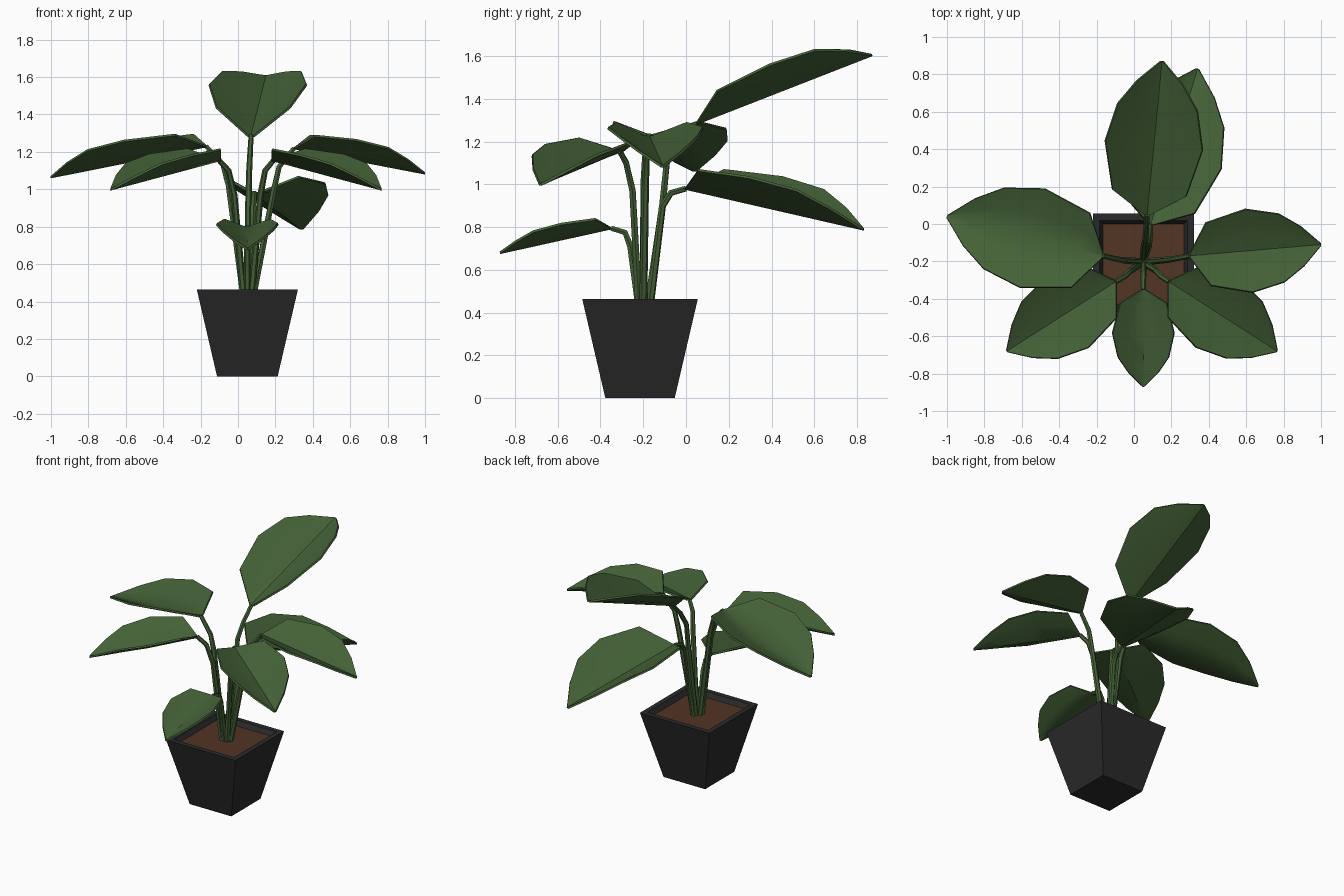
import bpy, bmesh, math
from mathutils import Vector

if "Cube" in bpy.data.objects:
    bpy.data.objects.remove(bpy.data.objects["Cube"])


def material(name, rgb):
    m = bpy.data.materials.new(name)
    m.diffuse_color = (*rgb, 1)
    m.use_nodes = True
    m.node_tree.nodes["Principled BSDF"].inputs["Base Color"].default_value = m.diffuse_color
    return m


GREEN = material("leaf green", (0.058, 0.120, 0.038))
BLACK = material("pot charcoal", (0.023, 0.023, 0.024))
BROWN = material("soil brown", (0.085, 0.035, 0.017))


def mesh_object(name, bm, mat):
    bmesh.ops.recalc_face_normals(bm, faces=bm.faces)
    me = bpy.data.meshes.new(name)
    bm.to_mesh(me)
    bm.free()
    ob = bpy.data.objects.new(name, me)
    bpy.context.collection.objects.link(ob)
    me.materials.append(mat)
    return ob


def finish(ob, angle):
    # bake curve / modifiers to mesh and smooth the gentle folds
    bpy.ops.object.select_all(action='DESELECT')
    ob.select_set(True)
    bpy.context.view_layer.objects.active = ob
    bpy.ops.object.convert(target='MESH')
    bpy.ops.object.shade_smooth_by_angle(angle=math.radians(angle))


def square_loft(name, rings, mat, cx=0.05, cy=-0.215):
    # stack of square rings (half size, height), closed at both ends
    bm = bmesh.new()
    loops = [[bm.verts.new((cx + sx * h, cy + sy * h, z))
              for sx, sy in ((-1, -1), (1, -1), (1, 1), (-1, 1))] for h, z in rings]
    for a, b in zip(loops, loops[1:]):
        for i in range(4):
            j = (i + 1) % 4
            bm.faces.new((a[i], a[j], b[j], b[i]))
    bm.faces.new(loops[0][::-1])
    bm.faces.new(loops[-1])
    return mesh_object(name, bm, mat)


# leaf outline: (position along leaf, half width, edge lift), all relative to length
OUTLINE = [(0, 0.02, 0), (0.14, 0.24, 0.9), (0.45, 0.318, 1.1),
           (0.70, 0.26, 1.0), (0.86, 0.15, 0.55), (1, 0.008, 0)]


def leaf(name, base, tip, cup):
    base, tip = Vector(base), Vector(tip)
    axis = tip - base
    flat = Vector((axis.x, axis.y, 0))
    length = flat.length
    side = Vector((-axis.y, axis.x, 0)) / length
    bm = bmesh.new()
    rows = []
    for t, w, lift in OUTLINE:
        row = []
        for s in (-1, -0.5, 0, 0.5, 1):
            up = lift * cup * length * abs(s) ** 1.3
            row.append(bm.verts.new(base + axis * t + side * (s * w * length)
                                    + Vector((0, 0, up))))
        rows.append(row)
    for a, b in zip(rows, rows[1:]):
        for i in range(4):
            bm.faces.new((a[i], a[i + 1], b[i + 1], b[i]))
    ob = mesh_object(name, bm, GREEN)
    mod = ob.modifiers.new("thickness", 'SOLIDIFY')
    mod.thickness = 0.012
    mod.offset = 0
    finish(ob, 40)


def stem(name, points):
    cu = bpy.data.curves.new(name, 'CURVE')
    cu.dimensions = '3D'
    cu.bevel_depth = 0.017
    cu.bevel_resolution = 1
    cu.use_fill_caps = True
    sp = cu.splines.new('POLY')
    sp.points.add(len(points) - 1)
    for i, (p, co) in enumerate(zip(sp.points, points)):
        p.co = (*co, 1)
        p.radius = 1.1 - 0.3 * i / (len(points) - 1)
    ob = bpy.data.objects.new(name, cu)
    bpy.context.collection.objects.link(ob)
    cu.materials.append(GREEN)
    finish(ob, 50)


# pot and soil
square_loft("pot", [(0.162, 0), (0.27, 0.463), (0.235, 0.463), (0.215, 0.43)], BLACK)
square_loft("soil", [(0.19, 0.40), (0.216, 0.432)], BROWN)

# name: (tip, edge lift, stem path ending at the leaf base)
PLANT = {
    "top_back": ((0.15, 0.87, 1.605), 0.145,
                 [(0.05, -0.18, 0.42), (0.055, -0.11, 0.90), (0.06, -0.09, 1.10),
                  (0.065, -0.03, 1.20), (0.07, 0.05, 1.285)]),
    "low_back": ((0.34, 0.83, 0.79), 0.145,
                 [(0.06, -0.17, 0.42), (0.08, -0.11, 0.90), (0.085, -0.07, 0.96),
                  (0.09, 0.0, 0.98)]),
    "left": ((-1.0, 0.04, 1.065), 0.11,
             [(0.03, -0.20, 0.42), (-0.05, -0.195, 1.02), (-0.08, -0.19, 1.13),
              (-0.17, -0.17, 1.23)]),
    "right": ((1.0, -0.11, 1.085), 0.135,
              [(0.08, -0.20, 0.42), (0.19, -0.19, 0.99), (0.22, -0.185, 1.12),
               (0.30, -0.17, 1.22)]),
    "front_left": ((-0.68, -0.68, 1.0), 0.13,
                   [(0.03, -0.22, 0.42), (-0.02, -0.25, 0.97), (-0.05, -0.28, 1.10),
                    (-0.10, -0.31, 1.155)]),
    "front_right": ((0.765, -0.68, 1.0), 0.13,
                    [(0.07, -0.22, 0.42), (0.12, -0.25, 0.97), (0.145, -0.28, 1.10),
                     (0.19, -0.31, 1.155)]),
    "low_front": ((0.05, -0.87, 0.68), 0.125,
                  [(0.05, -0.22, 0.42), (0.05, -0.26, 0.71), (0.05, -0.285, 0.775),
                   (0.05, -0.35, 0.795)]),
}
for name, (tip, cup, path) in PLANT.items():
    stem(name + "_stem", path)
    leaf(name + "_leaf", path[-1], tip, cup)
